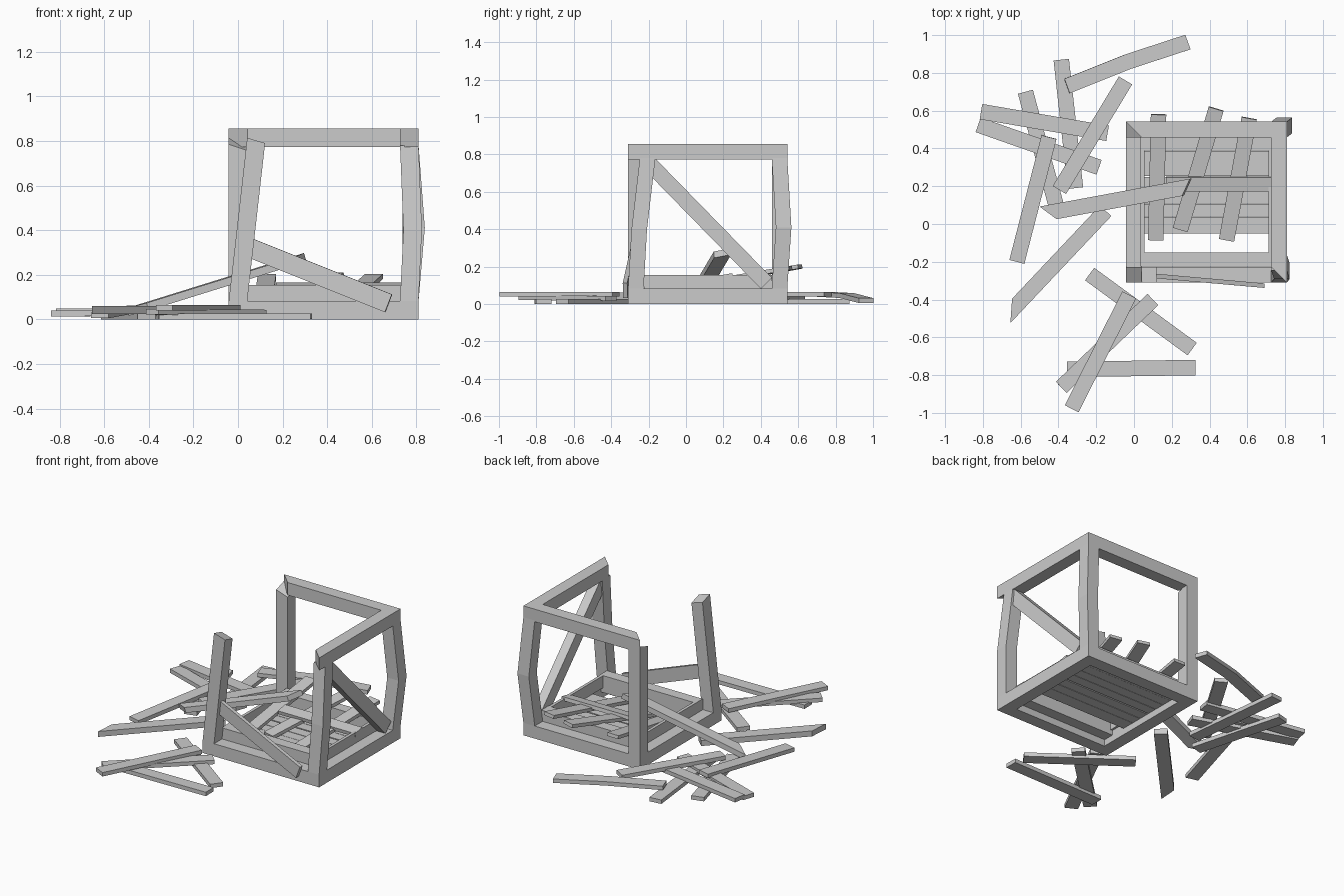
import bpy
import bmesh
from mathutils import Vector as V

if "Cube" in bpy.data.objects:
    bpy.data.objects.remove(bpy.data.objects["Cube"])

X, Y, Z = V((1, 0, 0)), V((0, 1, 0)), V((0, 0, 1))


def bar(name, pts, u, v, w, t, cut0=(0, 0), cut1=(0, 0)):
    """Sweep a w x t section (axes u, v) along pts; cuts slant the ends."""
    pts = [V(p) for p in pts]
    verts = []
    for i, p in enumerate(pts):
        d = (pts[min(i + 1, len(pts) - 1)] - pts[max(i - 1, 0)]).normalized()
        c = cut0 if i == 0 else cut1 if i == len(pts) - 1 else (0, 0)
        for a, b in ((-1, -1), (1, -1), (1, 1), (-1, 1)):
            verts.append(p + u * a * w / 2 + v * b * t / 2 + d * (a * c[0] + b * c[1]))
    n = len(pts)
    faces = [(0, 1, 2, 3), tuple(4 * n - 4 + k for k in (3, 2, 1, 0))]
    for i in range(n - 1):
        for k in range(4):
            m = (k + 1) % 4
            faces.append((4 * i + k, 4 * i + 4 + k, 4 * i + 4 + m, 4 * i + m))
    me = bpy.data.meshes.new(name)
    me.from_pydata(verts, [], faces)
    bm = bmesh.new()
    bm.from_mesh(me)
    bmesh.ops.recalc_face_normals(bm, faces=bm.faces)
    bm.to_mesh(me)
    bm.free()
    ob = bpy.data.objects.new(name, me)
    bpy.context.collection.objects.link(ob)
    return ob


def plank(name, pts, w=0.082, t=0.026, cut0=(0, 0), cut1=(0, 0)):
    """Flat-lying board along pts."""
    d = V(pts[-1]) - V(pts[0])
    u = Z.cross(d).normalized()
    return bar(name, pts, u, d.cross(u).normalized(), w, t, cut0, cut1)


B = 0.083                                # frame beam thickness
x0, x1, y0, y1 = 0.0, 0.768, -0.268, 0.5  # beam centre lines
h = B / 2

# Bottom frame
for n, y in (("front", y0), ("back", y1)):
    bar("bottom_beam_" + n, [(x0 - h, y, h), (x1 + h, y, h)], Y, Z, B, B)
for n, x in (("left", x0), ("right", x1)):
    bar("bottom_beam_" + n, [(x, y0 + h, h), (x, y1 - h, h)], X, Z, B, B)

# Surviving top beams, with mitred free ends
zt = 0.855 - h
bar("top_beam_back", [(x0, y1, zt), (x1 + h, y1, zt)], Y, Z, B, B, cut0=(-h, 0))
bar("top_beam_right", [(x1, y0, zt), (x1, y1 - h, zt)], X, Z, B, B, cut0=(-h, 0))

# Corner posts: leaning, bowed and straight
bar("post_front_left", [(x0, y0, B), (0.08, y0, 0.79)], X, Y, B, B, cut1=(-0.012, -0.012))
bar("post_back_left", [(x0, y1, B), (x0, y1, 0.785)], X, Y, B, B, cut1=(-0.014, 0.014))
bar("post_front_right", [(x1, y0, B), (x1 + 0.015, -0.25, 0.4), (x1, -0.205, 0.78)], X, Y, B, B)
bar("post_back_right", [(x1, y1, B), (x1 + 0.028, y1 + 0.022, 0.41), (x1, y1, 0.78)], X, Y, B, B)

# Diagonal brace on the right side
bar("diagonal_brace", [(x1, -0.2, 0.755), (x1, 0.43, 0.11)], X, V((0, 1, 1)).normalized(),
    0.06, 0.083)

# Low floor slats, with raised rails around the inside of the frame
edges = [0.387, 0.319, 0.25, 0.175, 0.105, 0.037]
for i, y in enumerate(edges):
    w = 0.086 if i == 5 else 0.066
    bar("floor_slat_%d" % i, [(0.035, y - w / 2, 0.058), (0.735, y - w / 2, 0.058)], Y, Z, w, 0.03)
for n, y in (("front", -0.188), ("back", 0.424)):
    bar("floor_rail_" + n, [(0.035, y, 0.099), (0.735, y, 0.099)], Y, Z, 0.072, 0.112)
for n, x in (("left", 0.045), ("right", 0.722)):
    bar("floor_rail_" + n, [(x, -0.225, 0.115), (x, 0.46, 0.115)], X, Z, 0.02, 0.08)

# Broken front board leaning against the frame
d = V((0.63, -0.055, -0.25)).normalized()
n = V((0.087, 1, 0)).normalized()
bar("leaning_board", [(0.055, -0.27, 0.32), (0.675, -0.325, 0.072)], n, d.cross(n), 0.024, 0.086)

# Boards dropped in the crate, propped on the back rail, and one lying across them
plank("floor_board_a", [(0.115, -0.085, 0.083), (0.13, 0.58, 0.193)], t=0.022)
plank("floor_board_b", [(0.245, -0.03, 0.085), (0.435, 0.61, 0.2)], t=0.022)
plank("floor_board_c", [(0.49, -0.085, 0.083), (0.61, 0.56, 0.193)], t=0.022)
bar("cross_board", [(0.17, 0.212, 0.146), (0.735, 0.212, 0.146)], V((0, 0.98, 0.18)),
    V((0, -0.18, 0.98)), 0.076, 0.024)

# Board rising over the left side
plank("rising_board", [(-0.45, 0.06, 0.045), (0.28, 0.195, 0.272)], t=0.035,
      cut0=(-0.04, 0), cut1=(0.03, 0))

# Scattered boards on the ground: x, y, z of both ends
scatter = [
    [(-0.385, 0.87, 0.013), (-0.31, 0.19, 0.013)],
    [(-0.575, 0.7, 0.013), (-0.41, 0.09, 0.013)],
    [(-0.81, 0.595, 0.036), (-0.14, 0.48, 0.036)],
    [(-0.825, 0.525, 0.026), (-0.185, 0.3, 0.03)],
    [(-0.045, 0.76, 0.052), (-0.395, 0.18, 0.052)],
    [(-0.45, 0.46, 0.05), (-0.62, -0.2, 0.018)],
    [(-0.235, -0.265, 0.014), (0.308, -0.662, 0.014)],
    [(-0.385, -0.865, 0.034), (0.1, -0.4, 0.03)],
    [(-0.025, -0.375, 0.052), (-0.33, -0.978, 0.052)],
    [(-0.355, -0.77, 0.013), (0.325, -0.76, 0.013)],
]
for i, p in enumerate(scatter):
    plank("scattered_board_%d" % i, p)
plank("bent_board", [(-0.355, 0.73, 0.052), (-0.03, 0.86, 0.045), (0.285, 0.963, 0.018)])
plank("split_board", [(-0.65, -0.46, 0.042), (-0.15, 0.07, 0.042)], t=0.036, cut0=(0.05, 0))
